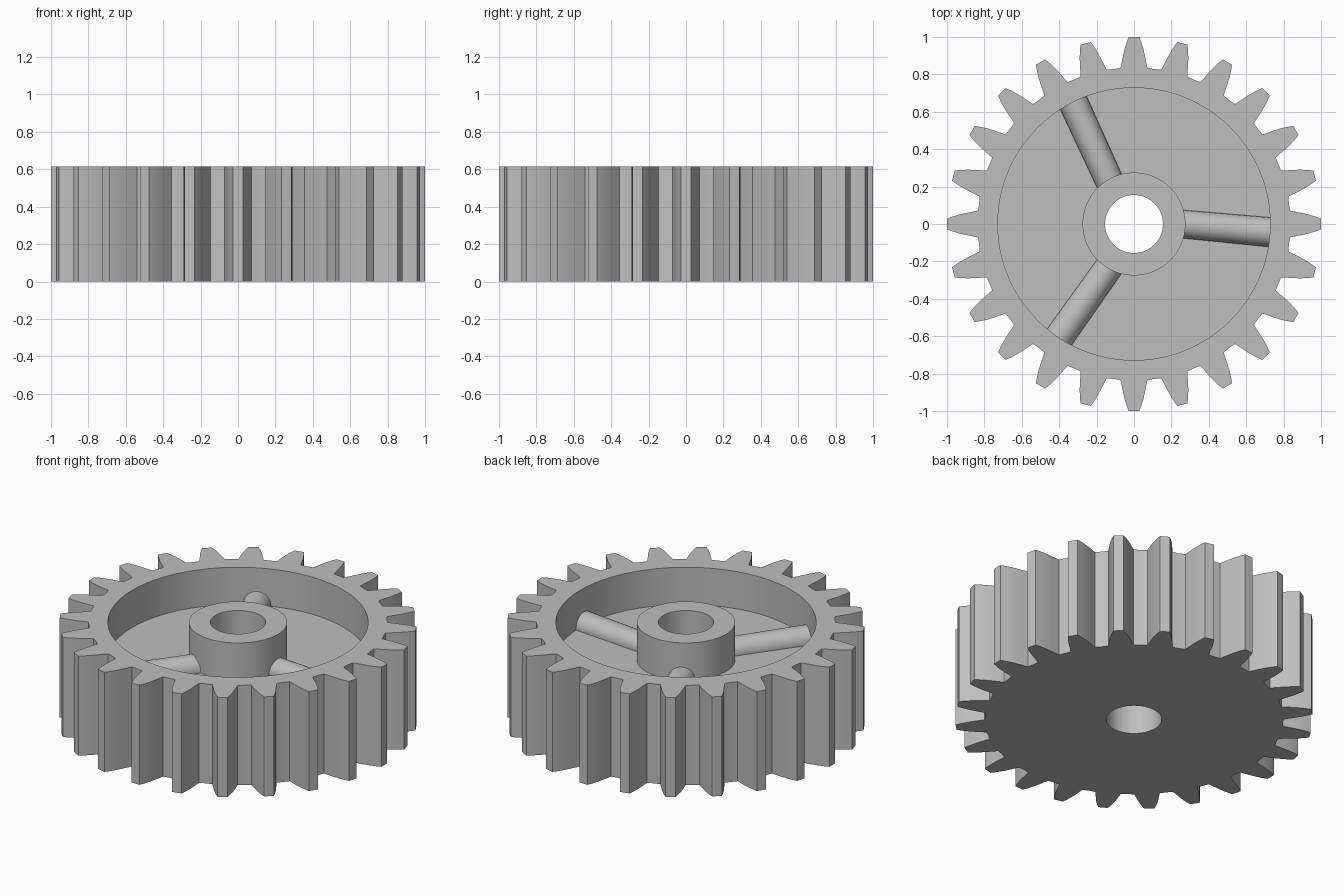
import bpy, bmesh, math
from mathutils import Matrix, Vector

if "Cube" in bpy.data.objects:
    bpy.data.objects.remove(bpy.data.objects["Cube"], do_unlink=True)

TEETH = 24
HEIGHT, FLOOR = 0.615, 0.385        # overall height, recessed web height
RIM_R, HUB_R, BORE_R = 0.728, 0.275, 0.155

# Single grey material
grey = bpy.data.materials.new("plain grey")
grey.use_nodes = True
grey.diffuse_color = (0.52, 0.52, 0.52, 1)
grey.node_tree.nodes["Principled BSDF"].inputs["Base Color"].default_value = (0.52, 0.52, 0.52, 1)


def finish(bm, name):
    """Turn a bmesh into a smooth-by-angle object."""
    bmesh.ops.recalc_face_normals(bm, faces=bm.faces)
    mesh = bpy.data.meshes.new(name)
    bm.to_mesh(mesh)
    bm.free()
    mesh.materials.append(grey)
    obj = bpy.data.objects.new(name, mesh)
    bpy.context.collection.objects.link(obj)
    bpy.ops.object.select_all(action='DESELECT')
    obj.select_set(True)
    bpy.context.view_layer.objects.active = obj
    bpy.ops.object.shade_smooth_by_angle(angle=math.radians(25))
    return obj


# Half tooth outline: (degrees from the tooth centre, radius)
half = [(0, 1.0), (1.6, 1.0), (2.35, 0.97), (3.1, 0.935), (3.75, 0.90),
        (4.3, 0.868), (4.9, 0.838), (7.5, 0.835)]
tooth = [(-a, r) for a, r in reversed(half[1:-1])] + half
outline = [(math.radians(a + 360 / TEETH * i), r) for i in range(TEETH) for a, r in tooth]

# Gear body: closed loft through rings (radius, height); None follows the teeth
rings = [(BORE_R, 0), (None, 0), (None, HEIGHT), (RIM_R, HEIGHT), (RIM_R, FLOOR),
         (HUB_R, FLOOR), (HUB_R, HEIGHT), (BORE_R, HEIGHT)]
bm = bmesh.new()
loops = [[bm.verts.new(((rad or r) * math.cos(a), (rad or r) * math.sin(a), z))
          for a, r in outline] for rad, z in rings]
n = len(outline)
for k, low in enumerate(loops):
    high = loops[(k + 1) % len(loops)]
    for i in range(n):
        j = (i + 1) % n
        bm.faces.new((low[i], low[j], high[j], high[i]))
finish(bm, "gear_body")

# Three round ribs, half sunk in the web and slightly off radial
for k in range(3):
    bm = bmesh.new()
    start, end = Vector((0.245, 0.001, FLOOR + 0.005)), Vector((0.74, -0.045, FLOOR + 0.005))
    axis = end - start
    place = Matrix.Translation((start + end) / 2) @ axis.to_track_quat('Z', 'Y').to_matrix().to_4x4()
    bmesh.ops.create_cone(bm, cap_ends=True, segments=32, radius1=0.075, radius2=0.079,
                          depth=axis.length, matrix=Matrix.Rotation(math.radians(120 * k), 4, 'Z') @ place)
    finish(bm, f"rib_{k + 1}")
